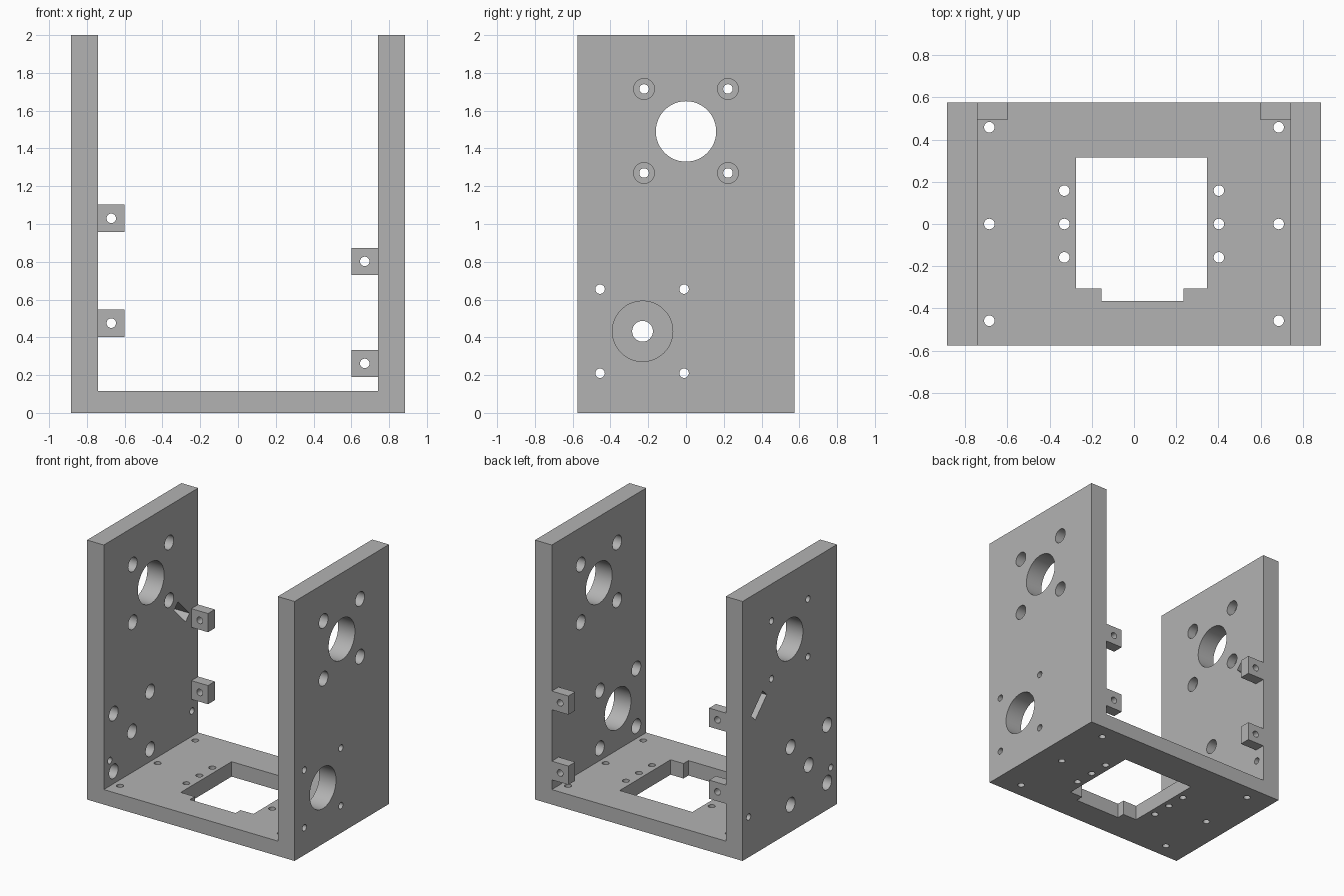
import bpy, bmesh, math

if "Cube" in bpy.data.objects:
    bpy.data.objects.remove(bpy.data.objects["Cube"], do_unlink=True)

grey = bpy.data.materials.new("plain_grey")
grey.use_nodes = True
grey.diffuse_color = (0.45, 0.45, 0.45, 1)
grey.node_tree.nodes["Principled BSDF"].inputs["Base Color"].default_value = (0.45, 0.45, 0.45, 1)

W, D, H = 0.885, 0.575, 2.0      # half width, half depth, height
IN, FLOOR = 0.742, 0.115         # inner wall face, floor thickness
SMALL, WIDE, BIG = 0.025, 0.055, 0.16


def circle(a, b, r):
    n = 48
    return [(a + r * math.cos(2 * math.pi * i / n), b + r * math.sin(2 * math.pi * i / n)) for i in range(n)]


def rect(a0, a1, b0, b1):
    return [(a0, b0), (a1, b0), (a1, b1), (a0, b1)]


def prism(bm, outline, axis, lo, hi):
    """Extrude a 2D outline along an axis; outline uses the other two axes in order."""
    def place(p, t):
        c = list(p)
        c.insert("xyz".index(axis), t)
        return bm.verts.new(c)
    bottom = [place(p, lo) for p in outline]
    top = [place(p, hi) for p in outline]
    n = len(outline)
    faces = [bm.faces.new(bottom), bm.faces.new(top)]
    for i in range(n):
        j = (i + 1) % n
        faces.append(bm.faces.new((bottom[i], bottom[j], top[j], top[i])))
    bmesh.ops.recalc_face_normals(bm, faces=faces)


def make(name, bm):
    mesh = bpy.data.meshes.new(name)
    bm.to_mesh(mesh)
    bm.free()
    mesh.materials.append(grey)
    obj = bpy.data.objects.new(name, mesh)
    bpy.context.collection.objects.link(obj)
    return obj


def cut(obj, cutter):
    mod = obj.modifiers.new("cut", "BOOLEAN")
    mod.operation, mod.solver, mod.object = "DIFFERENCE", "EXACT", cutter
    bpy.context.view_layer.objects.active = obj
    bpy.ops.object.modifier_apply(modifier=mod.name)
    bpy.data.objects.remove(cutter, do_unlink=True)


def finish(obj):
    bpy.ops.object.select_all(action="DESELECT")
    obj.select_set(True)
    bpy.context.view_layer.objects.active = obj
    bpy.ops.object.shade_smooth_by_angle(angle=math.radians(30))


# U-shaped frame: floor and two side walls
bm = bmesh.new()
prism(bm, [(-W, 0), (W, 0), (W, H), (IN, H), (IN, FLOOR), (-IN, FLOOR), (-IN, H), (-W, H)], "y", -D, D)
frame = make("frame", bm)

# Hole positions (y, z) on the walls
upper = [(y, z) for y in (-0.222, 0.222) for z in (1.27, 1.715)]
lower = [(y, z) for y in (-0.455, -0.01) for z in (0.21, 0.655)]
left_through, right_through = (IN - 0.05, W + 0.05), (-W - 0.05, -IN + 0.05)
bore = 0.07

# Wide cuts: shaft holes, clearance holes, inner counterbores, slot
bm = bmesh.new()
for span in (left_through, right_through):
    prism(bm, circle(0, 1.49, BIG), "x", *span)
prism(bm, circle(-0.23, 0.432, BIG), "x", *left_through)
prism(bm, circle(-0.23, 0.432, WIDE), "x", *right_through)
for p in upper:
    prism(bm, circle(*p, WIDE), "x", *left_through)
    prism(bm, circle(*p, WIDE), "x", -IN - bore, -IN + 0.05)
for p in lower:
    prism(bm, circle(*p, WIDE), "x", *right_through)
    prism(bm, circle(*p, WIDE), "x", IN - 0.05, IN + bore)
s = math.sqrt(0.5)
slot = [(0.375 + s * (u + v), 1.122 + s * (v - u)) for u, v in rect(-0.1, 0.1, -0.034, 0.034)]
prism(bm, slot, "x", *right_through)

# Notched floor opening
opening = [(-0.275, 0.315), (-0.275, -0.305), (-0.155, -0.305), (-0.155, -0.365),
           (0.235, -0.365), (0.235, -0.305), (0.345, -0.305), (0.345, 0.315)]
prism(bm, opening, "z", -0.05, FLOOR + 0.05)
cut(frame, make("wide_cutter", bm))

# Narrow screw holes
bm = bmesh.new()
for p in upper + [(-0.5, 0.31), (0.5, 0.31)]:
    prism(bm, circle(*p, SMALL), "x", *right_through)
for p in lower:
    prism(bm, circle(*p, SMALL), "x", *left_through)
for x, reach in ((-0.685, 0.458), (0.685, 0.458), (-0.33, 0.158), (0.402, 0.158)):
    for y in (-reach, 0, reach):
        prism(bm, circle(x, y, SMALL), "z", -0.05, FLOOR + 0.05)
cut(frame, make("narrow_cutter", bm))
finish(frame)

# Drilled mounting tabs at the back edge of each wall
for name, side, z in (("right_upper_tab", -1, 1.03), ("right_lower_tab", -1, 0.475),
                      ("left_upper_tab", 1, 0.802), ("left_lower_tab", 1, 0.262)):
    x0, x1 = sorted((side * 0.6, side * IN))
    bm = bmesh.new()
    prism(bm, rect(x0, x1, z - 0.072, z + 0.072), "y", 0.492, D)
    tab = make(name, bm)
    bm = bmesh.new()
    prism(bm, circle(side * 0.671, z, SMALL), "y", 0.4, D + 0.1)
    cut(tab, make("tab_cutter", bm))
    finish(tab)
